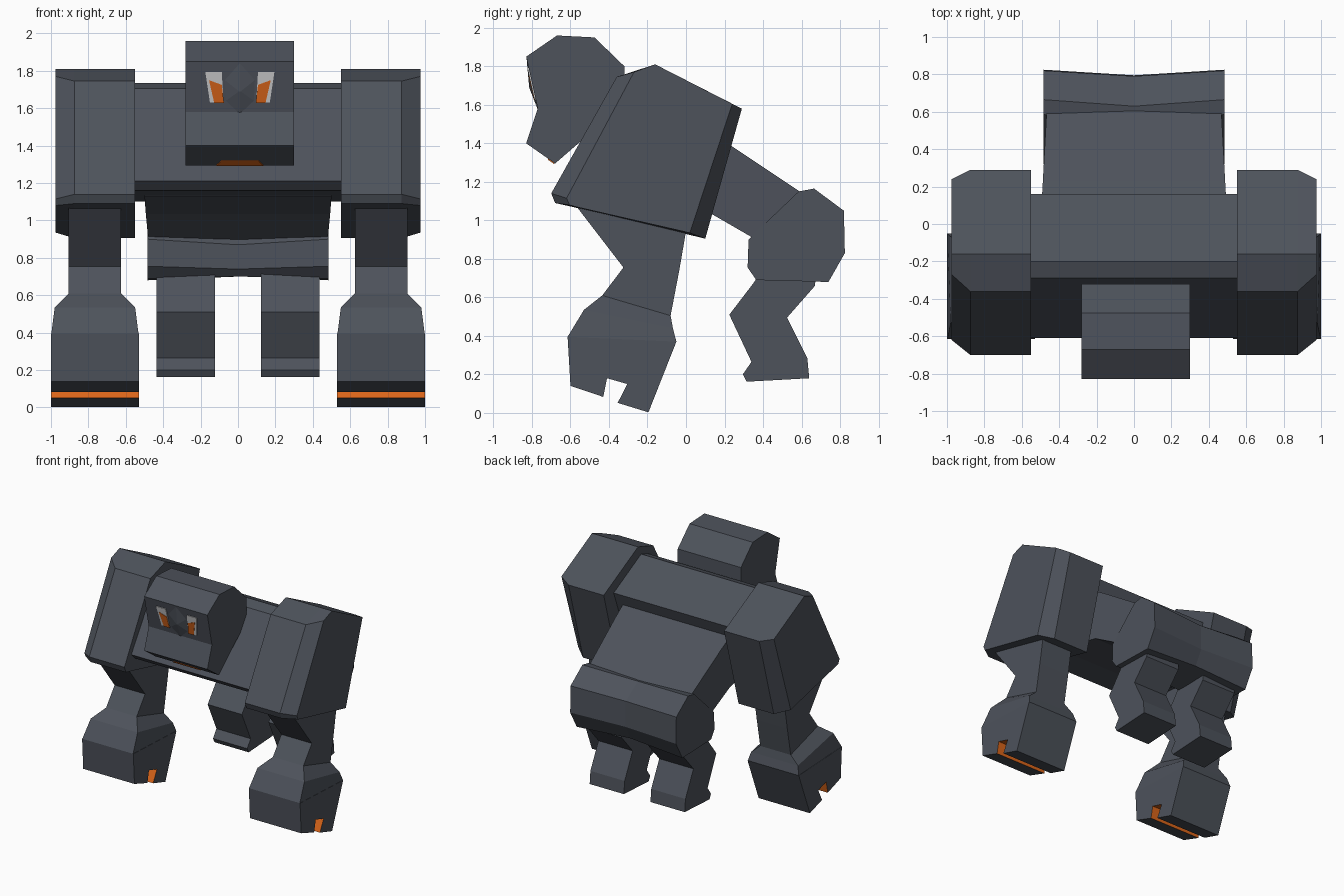
import bpy, bmesh
from mathutils import Vector


def material(name, rgb):
    m = bpy.data.materials.new(name)
    m.diffuse_color = (*rgb, 1)
    return m


GREY = material("slate grey", (0.075, 0.085, 0.105))
ORANGE = material("burnt orange", (0.70, 0.13, 0.01))
WHITE = material("eye white", (0.62, 0.62, 0.63))


def loft(name, rings, mats=(GREY,), rule=None):
    """Join rings of 3D points into a closed flat-faced solid."""
    bm = bmesh.new()
    vs = [[bm.verts.new(p) for p in r] for r in rings]
    n = len(vs[0])
    for a, b in zip(vs, vs[1:]):
        for i in range(n):
            f = bm.faces.new((a[i], a[(i + 1) % n], b[(i + 1) % n], b[i]))
            if rule and rule(i):
                f.material_index = 1
    bm.faces.new(vs[0])
    bm.faces.new(vs[-1])
    bmesh.ops.recalc_face_normals(bm, faces=bm.faces)
    me = bpy.data.meshes.new(name)
    bm.to_mesh(me)
    bm.free()
    for m in mats:
        me.materials.append(m)
    ob = bpy.data.objects.new(name, me)
    bpy.context.collection.objects.link(ob)
    return ob


def prism(name, profile, x0, x1, **kw):
    """Extrude a (y, z) side profile along x."""
    return loft(name, [[(x, y, z) for y, z in profile] for x in (x0, x1)], **kw)


def plate(name, pts, offset, mat):
    return loft(name, [pts, [Vector(p) + Vector(offset) for p in pts]], mats=(mat,))


# Chest beam between the shoulders
chest = [(-0.20, 1.735), (-0.29, 1.705), (-0.61, 1.21), (-0.56, 1.16),
         (0.02, 1.10), (0.08, 1.34), (0.16, 1.55)]
prism("chest", chest, -0.57, 0.57)

# Abdomen sloping down to the pelvis, narrowing to the back
belly = [(-0.30, 1.13), (0.13, 1.035), (0.45, 0.85), (0.62, 1.13), (0.23, 1.39), (0.0, 1.53)]
loft("abdomen", [[(s * (0.50 - 0.055 * max(y, 0)), y, z) for y, z in belly] for s in (-1, 1)])

# Pelvis with a slightly pinched middle
hip = [(0.585, 1.15), (0.665, 1.165), (0.82, 1.05), (0.825, 0.83), (0.74, 0.68),
       (0.365, 0.69), (0.32, 0.755), (0.325, 0.90), (0.365, 0.94)]
hip_mid = [(0.55, 1.13), (0.63, 1.145), (0.79, 1.04), (0.795, 0.83), (0.73, 0.71),
           (0.39, 0.70), (0.34, 0.74), (0.335, 0.87), (0.36, 0.89)]
loft("pelvis", [[(x, y, z) for y, z in p] for x, p in ((-0.485, hip), (0, hip_mid), (0.485, hip))])

# Head
CX, HW = 0.01, 0.29
head = [(-0.83, 1.85), (-0.67, 1.96), (-0.475, 1.95), (-0.32, 1.80), (-0.32, 1.60),
        (-0.42, 1.52), (-0.68, 1.295), (-0.83, 1.40), (-0.77, 1.58)]
prism("head", head, CX - HW, CX + HW)


def on_face(x, z, out=0.0):
    return (CX + x, -0.83 + (1.85 - z) * 0.222 - out, z)


# Nose ridge between the eyes
loft("nose", [[on_face(0, 1.84), on_face(-0.08, 1.75), on_face(-0.075, 1.64),
               on_face(0, 1.57), on_face(0.075, 1.64), on_face(0.08, 1.75)],
              [on_face(x, 1.69, 0.02) for x in (0, -0.004, -0.004, 0, 0.004, 0.004)]])

# Eyes: white plate with an orange iris on the inner lower corner
white = [(0.185, 1.795), (0.097, 1.795), (0.087, 1.63), (0.160, 1.63)]
iris = [(0.165, 1.75), (0.097, 1.725), (0.085, 1.628), (0.137, 1.628)]
for s, side in ((-1, "left"), (1, "right")):
    plate(side + "_eye", [on_face(s * x, z, -0.002) for x, z in white], (0, -0.009, 0), WHITE)
    plate(side + "_iris", [on_face(s * x, z, 0.004) for x, z in iris], (0, -0.006, 0), ORANGE)

# Mouth on the underside of the jaw
lip = [(-0.125, -0.682), (-0.10, -0.715), (0.10, -0.715), (0.125, -0.682)]
plate("mouth", [(CX + x, y, 1.403 - (y + 0.83) * 0.7) for x, y in lip], (0, -0.003, -0.007), ORANGE)

# Shoulder side profiles: full size inside, chamfered on the outside
sh_full = [(-0.16, 1.81), (-0.36, 1.745), (-0.70, 1.14), (-0.68, 1.09),
           (-0.59, 1.07), (0.10, 0.905), (0.29, 1.58)]
sh_back = [(-0.16, 1.81), (-0.34, 1.75), (-0.68, 1.13), (-0.66, 1.087),
           (-0.58, 1.07), (0.10, 0.905), (0.29, 1.58)]
sh_out = [(-0.16, 1.81), (-0.27, 1.77), (-0.62, 1.115), (-0.605, 1.08),
          (-0.57, 1.07), (0.02, 0.935), (0.24, 1.605)]

# Arm rings: front (y, z), back (y, z), half width
arm = [((-0.62, 1.14), (0.03, 1.10), 0.14), ((-0.575, 1.08), (0.0, 0.943), 0.14),
       ((-0.325, 0.755), (-0.035, 0.74), 0.14), ((-0.435, 0.61), (-0.08, 0.505), 0.14),
       ((-0.53, 0.535), (-0.068, 0.44), 0.215), ((-0.615, 0.395), (-0.05, 0.37), 0.233)]

# Fist with an orange slot through its underside
fist = [(-0.615, 0.395), (-0.60, 0.14), (-0.43, 0.083), (-0.41, 0.18), (-0.305, 0.15),
        (-0.355, 0.052), (-0.195, 0.003), (-0.05, 0.37)]

# Bent hind leg
leg = [(0.42, 0.80), (0.355, 0.68), (0.225, 0.51), (0.34, 0.265), (0.295, 0.20),
       (0.315, 0.162), (0.64, 0.18), (0.63, 0.285), (0.525, 0.495), (0.67, 0.66), (0.68, 0.80)]

for s, side in ((-1, "left"), (1, "right")):
    layers = ((0.552, sh_full), (0.875, sh_full), (0.92, sh_back), (0.975, sh_out))
    layers = (layers[0], layers[1], layers[3])
    loft(side + "_shoulder", [[(s * x, y, z) for y, z in p] for x, p in layers])

    c = 0.765
    loft(side + "_forearm", [[(s * (c - w), f[0], f[1]), (s * (c + w), f[0], f[1]),
                              (s * (c + w), b[0], b[1]), (s * (c - w), b[0], b[1])]
                             for f, b, w in arm])
    prism(side + "_fist", fist, s * (c - 0.235), s * (c + 0.235),
          mats=(GREY, ORANGE), rule=lambda i: i in (2, 3, 4))
    prism(side + "_leg", leg, s * 0.122, s * 0.436)
